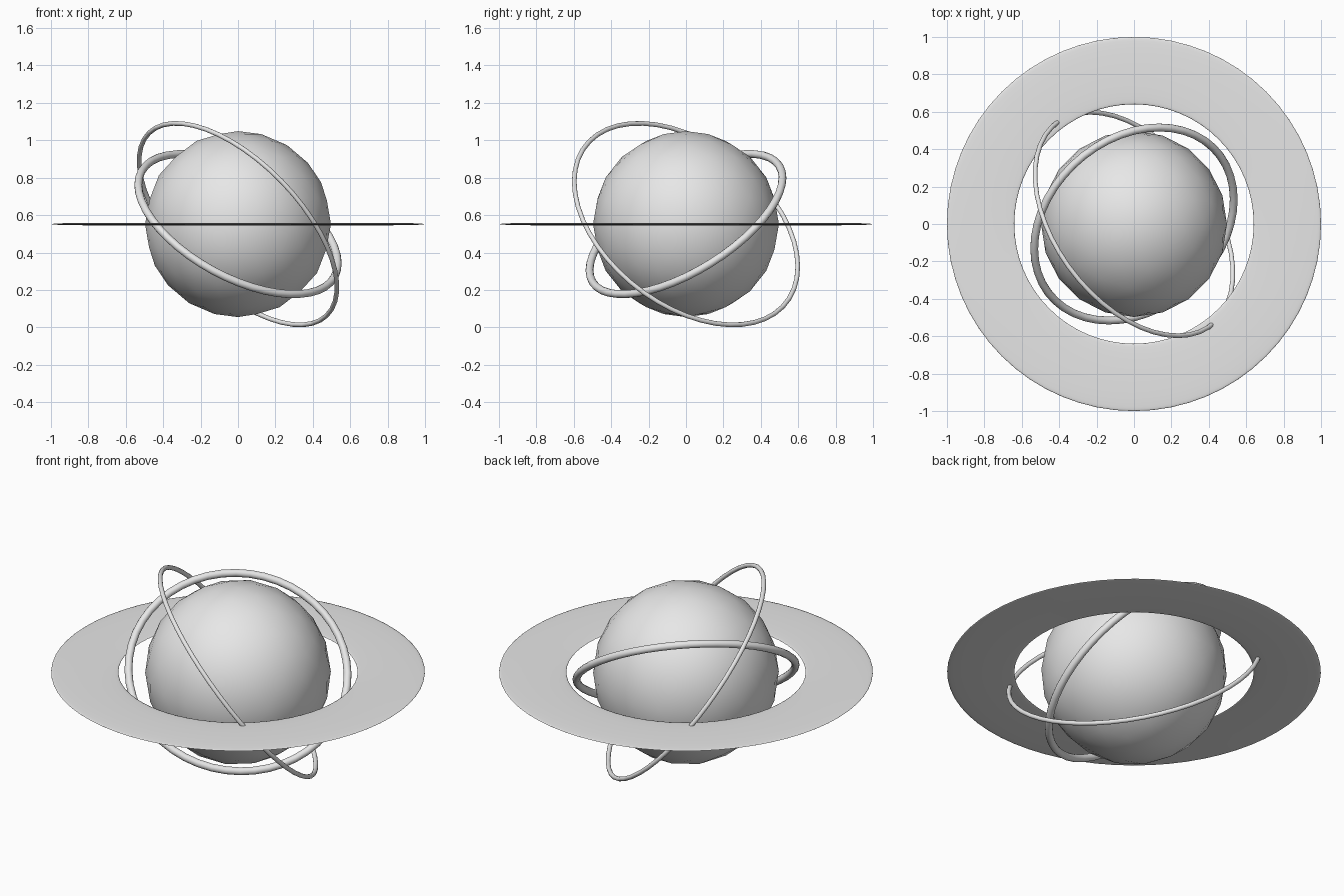
import bpy

cube = bpy.data.objects.get("Cube")
if cube:
    bpy.data.objects.remove(cube, do_unlink=True)

CENTRE = (0, 0, 0.552)

grey = bpy.data.materials.new("light_grey")
grey.use_nodes = True
grey.diffuse_color = (0.8, 0.8, 0.8, 1)
grey.node_tree.nodes["Principled BSDF"].inputs["Base Color"].default_value = (0.8, 0.8, 0.8, 1)


def finish(name):
    """Name, colour and smooth the newest object."""
    obj = bpy.context.object
    obj.name = name
    obj.data.materials.append(grey)
    bpy.ops.object.shade_smooth()
    return obj


def ring(name, radius, tube, tilt=(0, 0, 0), flatten=1, segments=48):
    bpy.ops.mesh.primitive_torus_add(
        location=CENTRE, rotation=tilt, major_radius=radius, minor_radius=tube,
        major_segments=segments, minor_segments=12)
    obj = finish(name)
    obj.scale.z = flatten
    return obj


# Planet body
bpy.ops.mesh.primitive_ico_sphere_add(subdivisions=3, radius=0.497, location=CENTRE)
finish("planet")

# Wide flat disc, a torus squashed almost to nothing
ring("flat_disc", 0.82, 0.18, flatten=0.035, segments=64)

# Two tilted orbit rings
ring("thick_orbit_ring", 0.588, 0.021, tilt=(0.5, 0.5, 0))
ring("thin_orbit_ring", 0.681, 0.0125, tilt=(-0.5, 0.8, 0))
